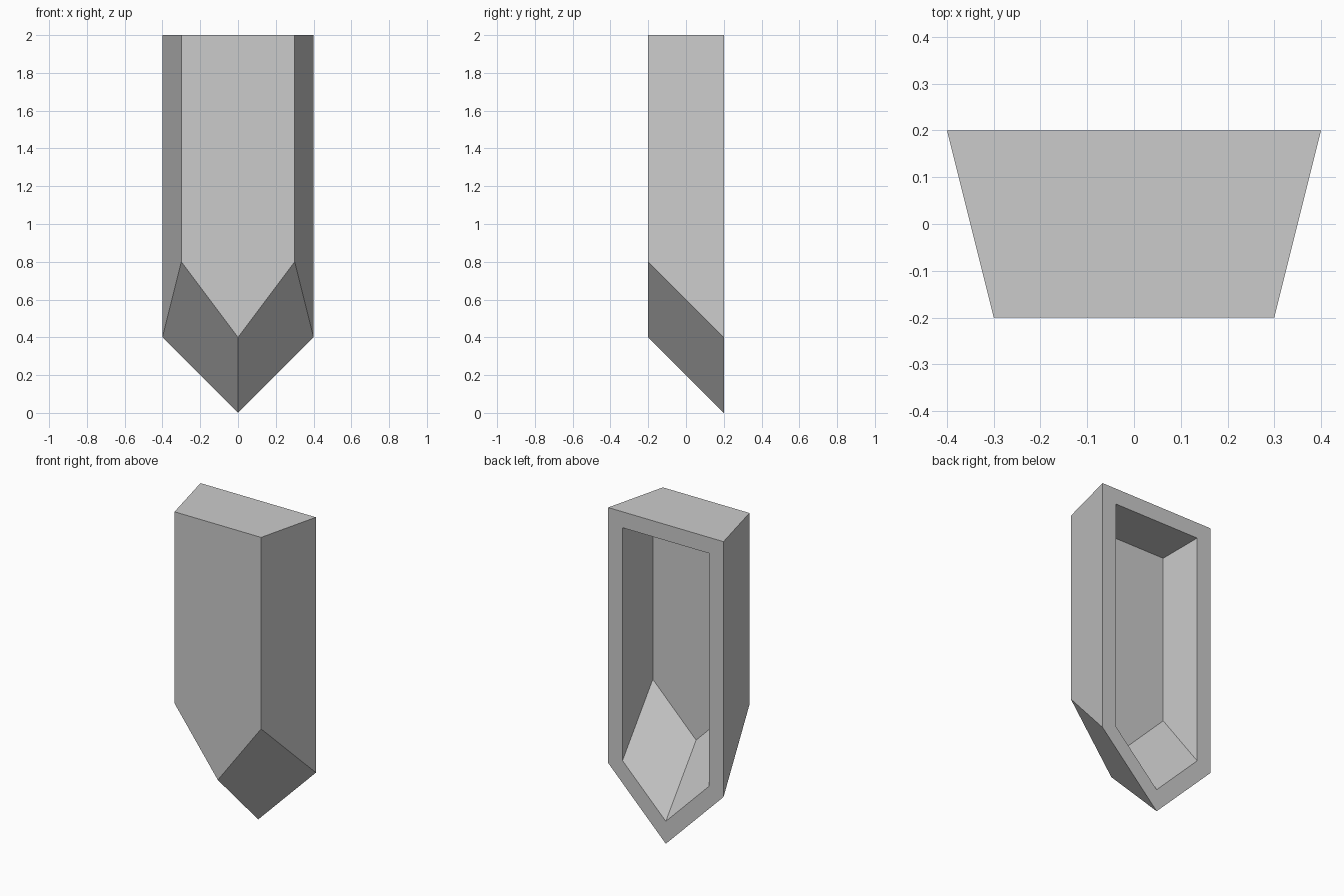
import bpy, bmesh

if "Cube" in bpy.data.objects:
    bpy.data.objects.remove(bpy.data.objects["Cube"])


# Pentagon ring at depth y: half width, top height, shoulder height, tip height
def ring(bm, y, w, top, shoulder, tip):
    pts = [(-w, top), (-w, shoulder), (0, tip), (w, shoulder), (w, top)]
    return [bm.verts.new((x, y, z)) for x, z in pts]


bm = bmesh.new()
rings = [
    ring(bm, -0.2, 0.3, 2.0, 0.8, 0.4),       # front face
    ring(bm, 0.2, 0.4, 2.0, 0.4, 0.0),        # back outline
    ring(bm, 0.2, 0.3, 1.9, 0.441, 0.141),    # recess opening
    ring(bm, -0.1, 0.3, 1.9, 0.836, 0.535),   # recess floor
]

# Cap both ends and join neighbouring rings with walls
bm.faces.new(rings[0])
bm.faces.new(rings[-1])
for a, b in zip(rings, rings[1:]):
    for i in range(5):
        j = (i + 1) % 5
        bm.faces.new((a[i], a[j], b[j], b[i]))
bmesh.ops.recalc_face_normals(bm, faces=bm.faces)

mesh = bpy.data.meshes.new("hollow_pointed_shell")
bm.to_mesh(mesh)
bm.free()
shell = bpy.data.objects.new("hollow_pointed_shell", mesh)
bpy.context.collection.objects.link(shell)
